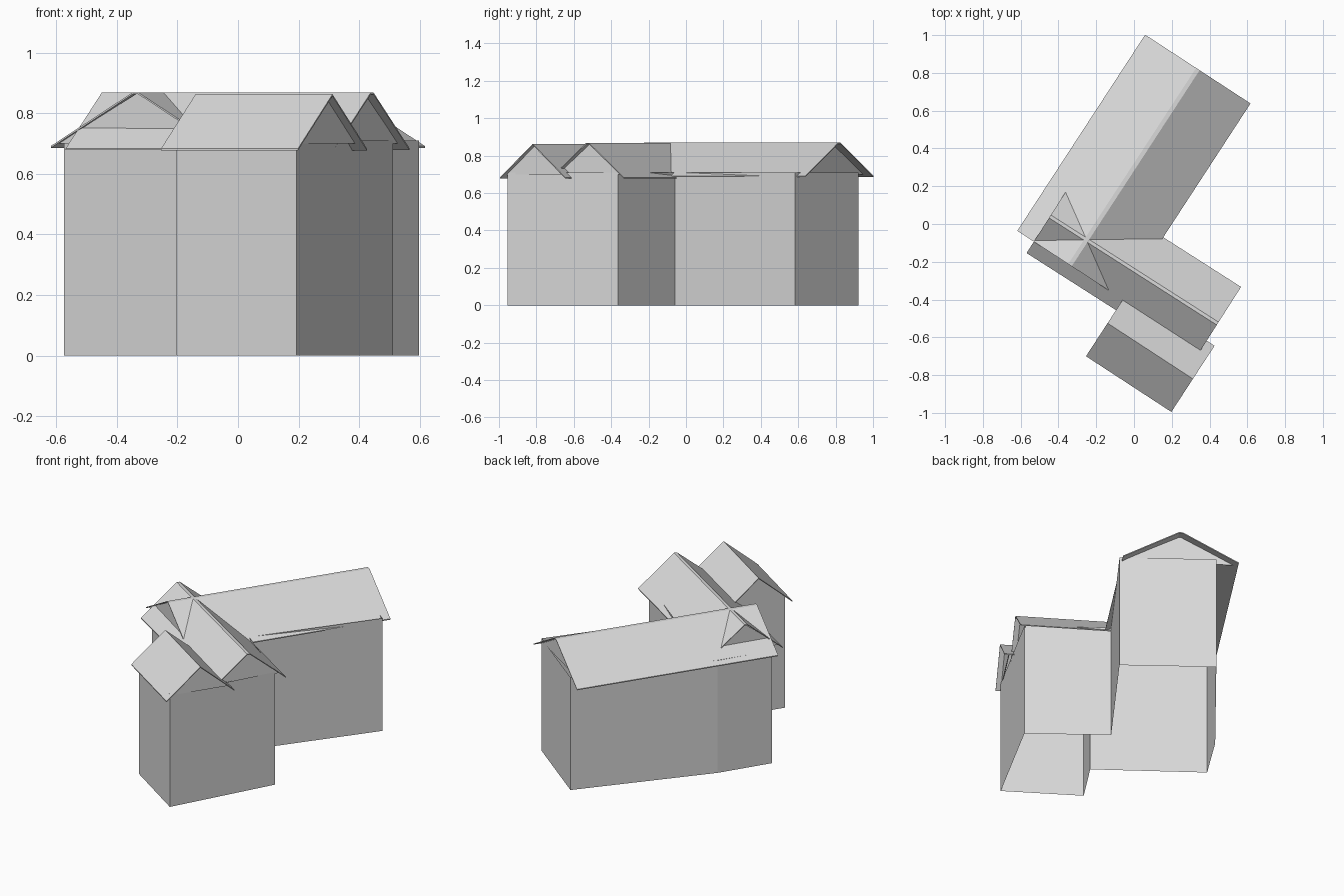
import bpy
import bmesh
from mathutils import Vector

cube = bpy.data.objects.get("Cube")
if cube:
    bpy.data.objects.remove(cube, do_unlink=True)

# One plain colour for the whole building
grey = bpy.data.materials.new("pale_grey")
grey.use_nodes = True
COLOR = (0.7, 0.7, 0.7, 1)
grey.diffuse_color = COLOR
for node in grey.node_tree.nodes:
    if node.type == 'BSDF_PRINCIPLED':
        node.inputs["Base Color"].default_value = COLOR

WALL_TOP = 0.71


def extrude_outline(name, points, offset, caps=True):
    """Extrude a closed outline by an offset, with or without end caps."""
    bm = bmesh.new()
    near = [bm.verts.new(p) for p in points]
    far = [bm.verts.new(Vector(p) + offset) for p in points]
    if caps:
        bm.faces.new(near)
        bm.faces.new(far)
    for i in range(len(near)):
        j = (i + 1) % len(near)
        bm.faces.new((near[i], near[j], far[j], far[i]))
    bmesh.ops.recalc_face_normals(bm, faces=bm.faces)
    mesh = bpy.data.meshes.new(name)
    bm.to_mesh(mesh)
    bm.free()
    mesh.materials.append(grey)
    obj = bpy.data.objects.new(name, mesh)
    bpy.context.collection.objects.link(obj)


# Walls: one continuous shell, open below and under the roofs
footprint = [(0.16, 0.923), (-0.396, 0.25), (-0.575, -0.035), (-0.04, -0.437),
             (-0.205, -0.692), (0.193, -0.955), (0.512, -0.364),
             (0.12, -0.06), (0.598, 0.584)]
extrude_outline("walls", [(x, y, 0) for x, y in footprint],
                Vector((0, 0, WALL_TOP)), caps=False)


def gable_roof(name, start, end, half, eave, ridge, insets, flat=0.0, thick=0.006):
    """A thin pitched shell, flat-topped by a narrow cap, with a gable plate near each end."""
    a, b = Vector((*start, 0)), Vector((*end, 0))
    along = (b - a).normalized()
    across = along.cross(Vector((0, 0, 1)))

    def at(origin, u, z):
        return origin + across * u + Vector((0, 0, z))

    # Pitched shell
    top = [(-half, eave), (half, eave)]
    top[1:1] = [(-flat, ridge), (flat, ridge)] if flat else [(0, ridge)]
    under = [(u, z - thick) for u, z in reversed(top)]
    extrude_outline(name, [at(a, u, z) for u, z in top + under], b - a)

    # Gable plates sit just under the shell
    base = WALL_TOP - 0.01
    peak = ridge - thick / 2
    width = half * (peak - base) / (ridge - eave)
    for origin, sign, inset, label in ((a, 1, insets[0], "first"),
                                       (b, -1, insets[1], "second")):
        spot = origin + along * sign * inset
        outline = [at(spot, -width, base), at(spot, width, base), at(spot, 0, peak)]
        extrude_outline(f"{name}_{label}_gable", outline, along * sign * 0.004)


gable_roof("long_wing_roof", (-0.339, -0.218), (0.338, 0.82), 0.333,
           0.692, 0.869, (0.01, 0.05), flat=0.011)
gable_roof("cross_wing_roof", (-0.445, 0.04), (0.443, -0.527), 0.23,
           0.684, 0.868, (0.01, 0.03), flat=0.009)
gable_roof("front_wing_roof", (-0.14, -0.525), (0.312, -0.82), 0.209,
           0.683, 0.863, (0.03, 0.03))
